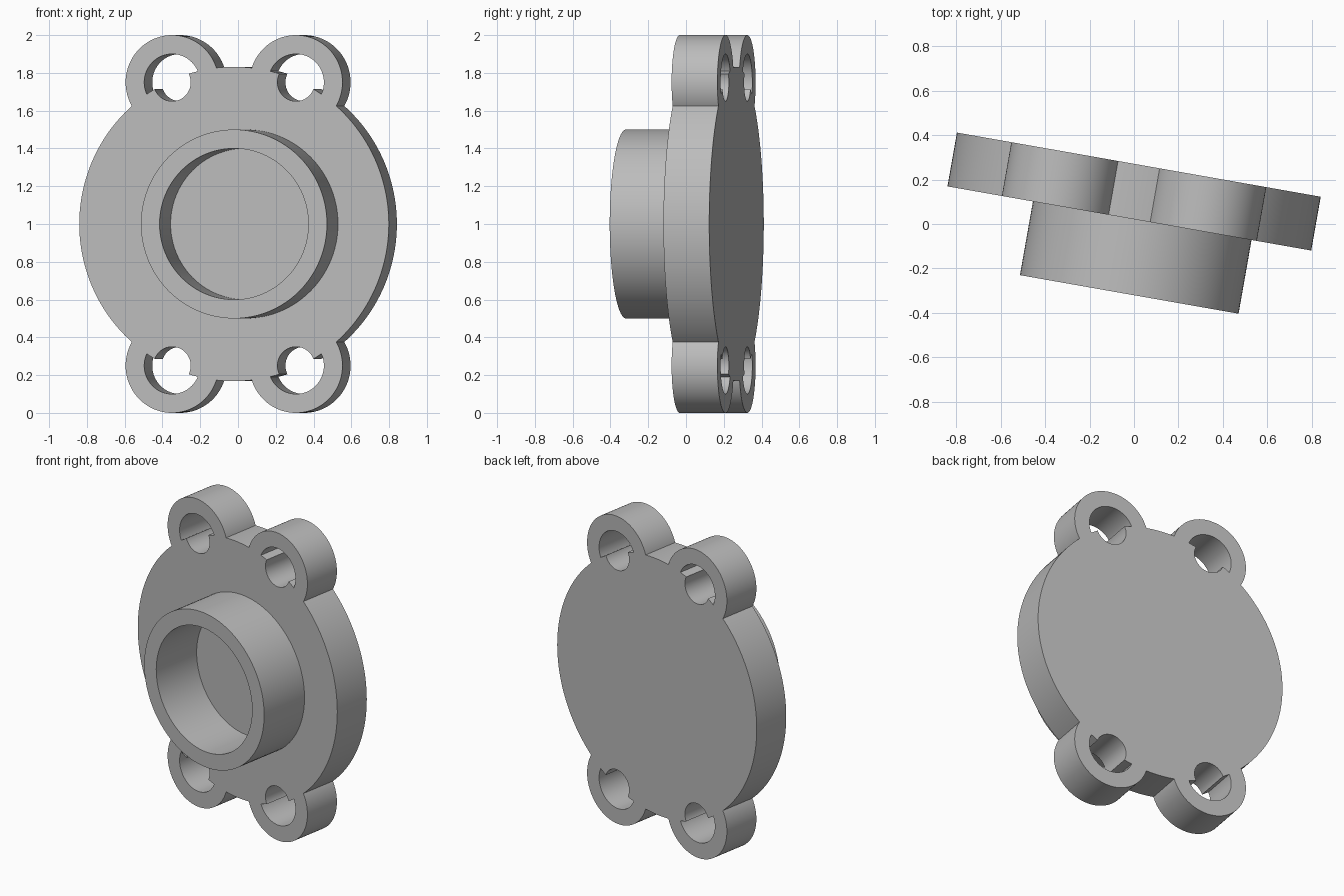
import bpy, math
from mathutils import Matrix, Vector

default = bpy.data.objects.get("Cube")
if default:
    bpy.data.objects.remove(default)

TURN = math.radians(-10)
FRONT, BACK, RIM = 0.021, 0.267, -0.316     # depth of plate faces and collar rim
CX, BOSS_X = -0.025, 0.034                  # plate and collar centres
LUG_X, LUG_Z = 0.333, 0.75                  # lug offsets from plate centre

grey = bpy.data.materials.new("plain grey")
grey.use_nodes = True
COLOUR = (0.5, 0.5, 0.5, 1)
grey.diffuse_color = COLOUR
grey.node_tree.nodes["Principled BSDF"].inputs["Base Color"].default_value = COLOUR


def cylinder(name, x, z, radius, y0, y1, sides=96):
    """Cylinder lying along y, baked in the plate's own frame."""
    bpy.ops.mesh.primitive_cylinder_add(vertices=sides, radius=radius, depth=y1 - y0)
    ob = bpy.context.object
    ob.name = name
    ob.data.transform(Matrix.Translation(Vector((x, (y0 + y1) / 2, z)))
                      @ Matrix.Rotation(math.pi / 2, 4, 'X'))
    ob.data.materials.append(grey)
    return ob


def combine(ob, other, operation):
    """Apply a boolean and discard the helper."""
    mod = ob.modifiers.new("shape", 'BOOLEAN')
    mod.operation, mod.object, mod.solver = operation, other, 'EXACT'
    bpy.context.view_layer.objects.active = ob
    bpy.ops.object.modifier_apply(modifier=mod.name)
    bpy.data.objects.remove(other)


def tube(name, x, z, outer, inner, y0, y1):
    ob = cylinder(name, x, z, outer, y0, y1)
    combine(ob, cylinder("bore", x, z, inner, y0 - 0.1, y1 + 0.1), 'DIFFERENCE')
    return ob


# Round plate with four narrow bolt holes
plate = cylinder("flange_plate", CX, 1, 0.832, FRONT, BACK, 160)
spots = [(CX + sx * LUG_X, 1 + sz * LUG_Z) for sx in (-1, 1) for sz in (-1, 1)]
for x, z in spots:
    combine(plate, cylinder("hole", x, z, 0.1, FRONT - 0.1, BACK + 0.1), 'DIFFERENCE')

# Ring lugs with wider holes, stepped where they meet the plate
for x, z in spots:
    combine(plate, tube("lug", x, z, 0.25, 0.15, FRONT, BACK), 'UNION')

# Collar standing off the front face
collar = tube("collar", BOSS_X, 1, 0.5, 0.4, RIM, FRONT)

for ob in (plate, collar):
    ob.rotation_euler.z = TURN
    bpy.ops.object.select_all(action='DESELECT')
    ob.select_set(True)
    bpy.context.view_layer.objects.active = ob
    bpy.ops.object.shade_smooth_by_angle(angle=math.radians(30))
